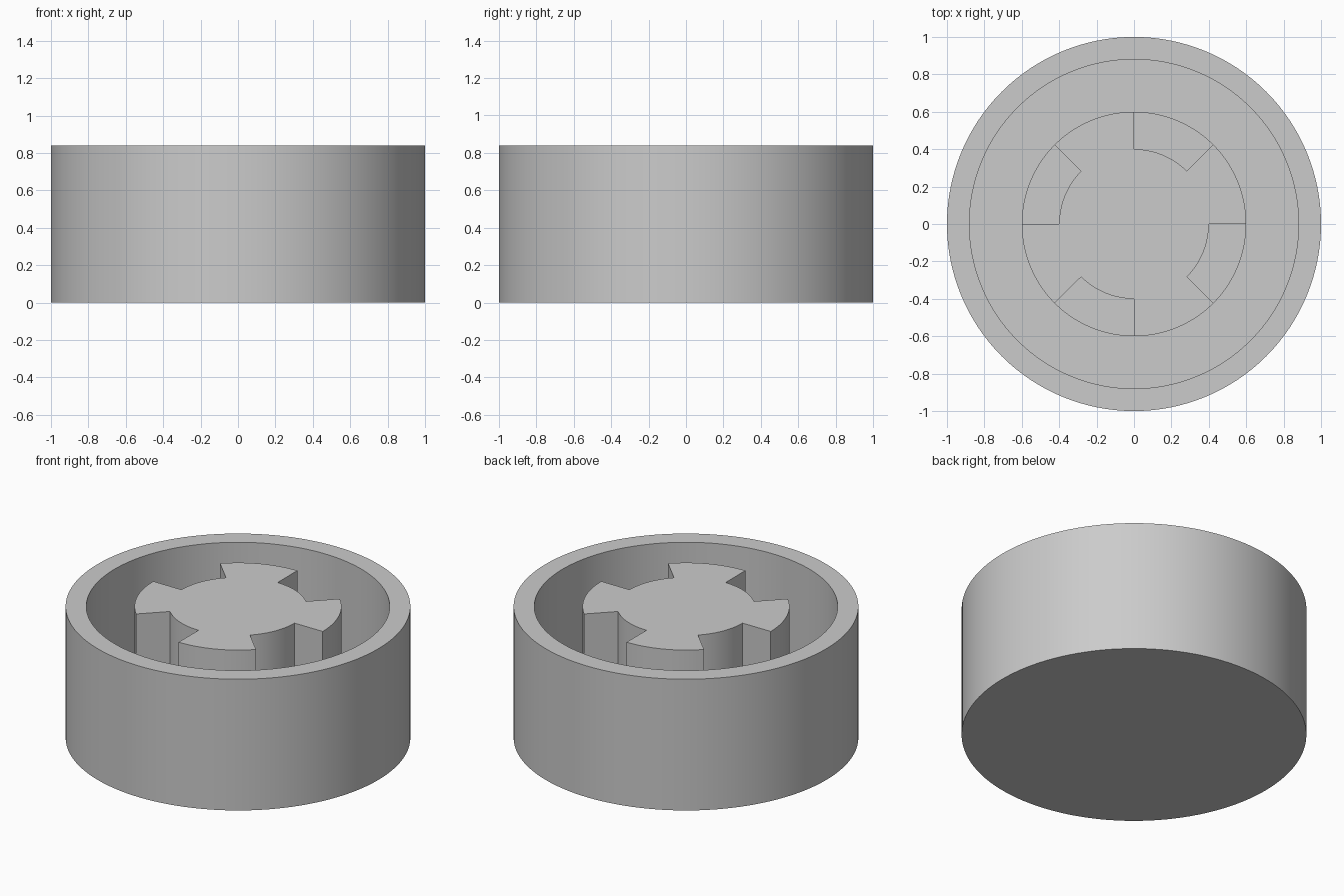
import bpy
import bmesh
from math import cos, sin, tau, radians
from mathutils import Vector

SEGMENTS = 128
HEIGHT = 0.84
PLINTH_TOP = 0.24

cube = bpy.data.objects.get("Cube")
if cube:
    bpy.data.objects.remove(cube, do_unlink=True)

grey = bpy.data.materials.new("light grey")
grey.use_nodes = True
grey.diffuse_color = (0.6, 0.6, 0.6, 1)
grey.node_tree.nodes["Principled BSDF"].inputs["Base Color"].default_value = (0.6, 0.6, 0.6, 1)


def finish(bm, name):
    """Turn a bmesh into a shaded, coloured object."""
    bmesh.ops.recalc_face_normals(bm, faces=bm.faces)
    mesh = bpy.data.meshes.new(name)
    bm.to_mesh(mesh)
    bm.free()
    mesh.materials.append(grey)
    obj = bpy.data.objects.new(name, mesh)
    bpy.context.collection.objects.link(obj)
    bpy.ops.object.select_all(action="DESELECT")
    obj.select_set(True)
    bpy.context.view_layer.objects.active = obj
    bpy.ops.object.shade_smooth_by_angle(angle=radians(30))
    return obj


# Round cup with a thick wall and a low plinth on its floor
profile = [(0, 0), (1, 0), (1, HEIGHT), (0.88, HEIGHT), (0.88, 0.12),
           (0.6, 0.12), (0.6, PLINTH_TOP), (0, PLINTH_TOP)]
bm = bmesh.new()
points = [bm.verts.new((r, 0, z)) for r, z in profile]
edges = [bm.edges.new(pair) for pair in zip(points, points[1:])]
bmesh.ops.spin(bm, geom=points + edges, cent=(0, 0, 0), axis=(0, 0, 1),
               angle=tau, steps=SEGMENTS)
bmesh.ops.remove_doubles(bm, verts=bm.verts, dist=0.0001)
finish(bm, "cup")

# Central hub: four wide teeth alternating with four notches
step = SEGMENTS // 8
bm = bmesh.new()
outline = []
for sector in range(8):
    radius = 0.4 if sector % 2 else 0.6
    for i in range(step + 1):
        a = tau * (sector * step + i) / SEGMENTS
        outline.append(bm.verts.new((radius * cos(a), radius * sin(a), PLINTH_TOP)))
base = bm.faces.new(outline)
top = bmesh.ops.extrude_face_region(bm, geom=[base])["geom"]
bmesh.ops.translate(bm, verts=[v for v in top if isinstance(v, bmesh.types.BMVert)],
                    vec=Vector((0, 0, HEIGHT - PLINTH_TOP)))
# The underside rests on the plinth, so it needs no face
hidden = [f for f in bm.faces if all(v.co.z < PLINTH_TOP + 0.001 for v in f.verts)]
bmesh.ops.delete(bm, geom=hidden, context="FACES_ONLY")
finish(bm, "toothed_hub")
